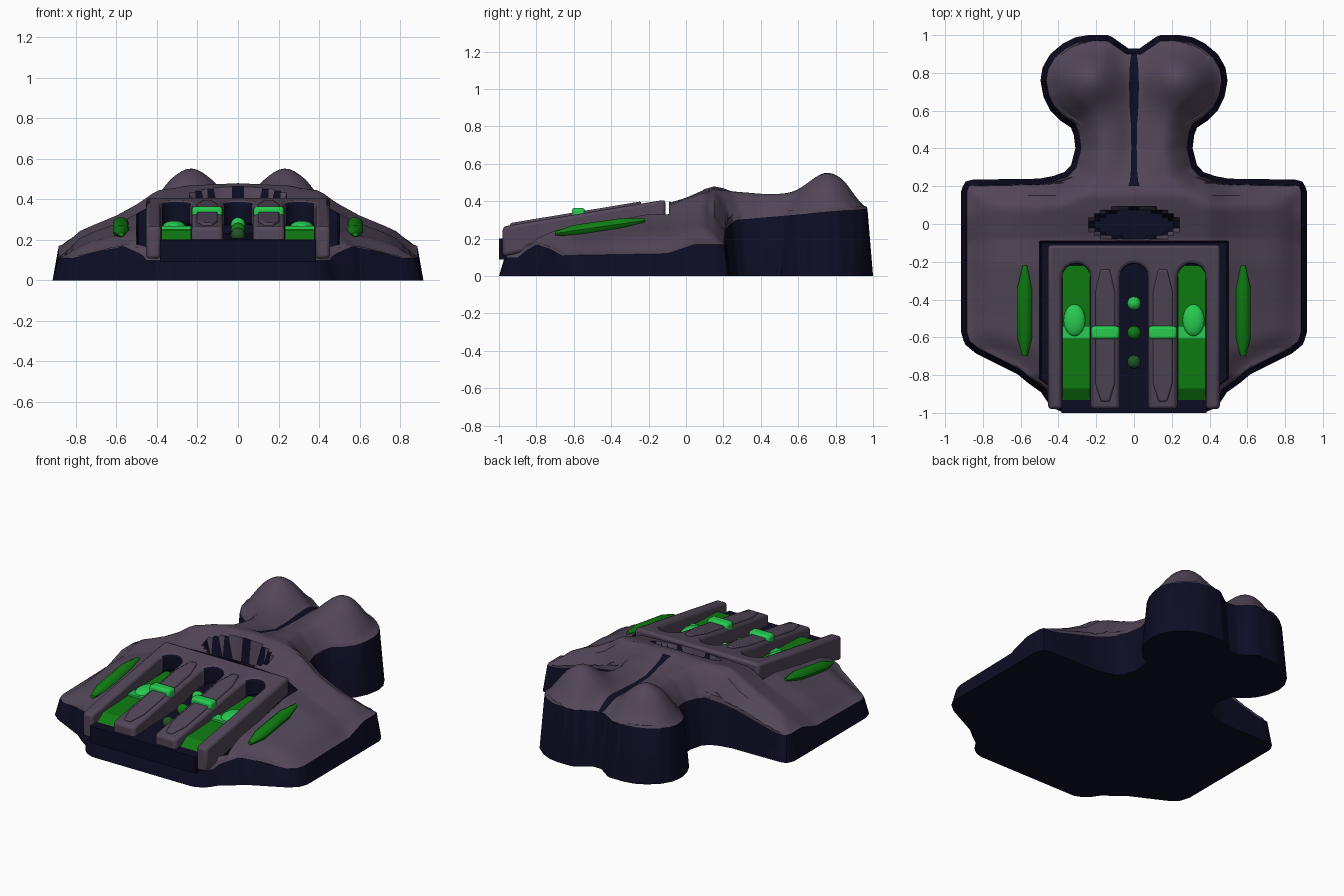
import bpy, bmesh, math
from mathutils import Vector, kdtree

if "Cube" in bpy.data.objects:
    bpy.data.objects.remove(bpy.data.objects["Cube"])


def material(name, rgb):
    m = bpy.data.materials.new(name)
    m.diffuse_color = (*rgb, 1)
    m.use_nodes = True
    m.node_tree.nodes["Principled BSDF"].inputs["Base Color"].default_value = m.diffuse_color
    return m


PURPLE = material("dusky purple", (0.085, 0.062, 0.098))
NAVY = material("dark navy", (0.004, 0.004, 0.018))
GREEN = material("green", (0.005, 0.20, 0.006))
BRIGHT = material("bright green", (0.02, 0.60, 0.08))
DARK = material("dark green", (0.015, 0.09, 0.018))


def interp(table, t):
    if t <= table[0][0]:
        return table[0][1]
    for (a, p), (b, q) in zip(table, table[1:]):
        if t <= b:
            return p + (q - p) * (t - a) / (b - a)
    return table[-1][1]


def clamp(t):
    return max(0.0, min(1.0, t))


def finish(name, bm, mats, bevel=0, segments=2):
    bmesh.ops.recalc_face_normals(bm, faces=bm.faces)
    me = bpy.data.meshes.new(name)
    bm.to_mesh(me)
    bm.free()
    for m in mats:
        me.materials.append(m)
    ob = bpy.data.objects.new(name, me)
    bpy.context.collection.objects.link(ob)
    if bevel:
        mod = ob.modifiers.new("soft edges", 'BEVEL')
        mod.width, mod.segments = bevel, segments
        mod.limit_method, mod.angle_limit = 'ANGLE', math.radians(50)
    return ob


def prism(name, outline, bottom, top, mats, bevel=0, rule=None):
    """Extrude an x-y outline between two heights given as functions of y."""
    bm = bmesh.new()
    lo = [bm.verts.new((x, y, bottom(y))) for x, y in outline]
    hi = [bm.verts.new((x, y, top(y))) for x, y in outline]
    bm.faces.new(lo[::-1])
    bm.faces.new(hi)
    n = len(lo)
    for i in range(n):
        j = (i + 1) % n
        bm.faces.new((lo[i], lo[j], hi[j], hi[i]))
    bm.normal_update()
    if rule:
        for f in bm.faces:
            f.material_index = rule(f)
    return finish(name, bm, mats, bevel)


def rect(x0, x1, y0, y1):
    return [(x0, y0), (x1, y0), (x1, y1), (x0, y1)]


# ---- hull: rows of half widths, sculpted heights, flared walls
WIDTHS = [(-.97, .36), (-.955, .40), (-.93, .43), (-.87, .47), (-.82, .54), (-.77, .60),
          (-.72, .70), (-.66, .82), (-.62, .87), (-.57, .885), (-.10, .885), (-.08, .885),
          (.17, .885), (.20, .875), (.205, .85), (.21, .50), (.225, .42), (.25, .35),
          (.30, .305), (.40, .28), (.48, .29), (.53, .31), (.57, .37), (.62, .42),
          (.68, .45), (.76, .465), (.82, .455), (.88, .42), (.93, .36), (.96, .30), (.97, .24)]
SPINE = [(-1, .27), (-.7, .30), (-.5, .335), (-.22, .40), (-.08, .40), (0, .43), (.08, .46),
         (.15, .48), (.25, .46), (.4, .45), (.97, .43)]
SPAN = [(0, 1), (.4, .96), (.5, .82), (.6, .70), (.8, .52), (.9, .38)]
WALL = [(-.9, .10), (-.85, .14), (-.8, .17), (-.74, .15), (-.66, .11), (-.1, .12),
        (.05, .17), (.2, .17)]


def wall_height(x, y):
    if y < .15:
        return interp(WALL, y)
    if y < .26:
        return .17 + .13 * clamp((.8 - abs(x)) / .5)
    return .30 + .06 * clamp((y - .26) / .7)


def in_intake(x, y):
    return (x / .23) ** 2 + (y / .085) ** 2 < 1


def crown(x, y):
    h = interp(SPINE, y) * interp(SPAN, abs(x))
    r2 = (abs(x) - .235) ** 2 + (y - .76) ** 2
    h += .125 * math.exp(-r2 / .14 ** 2)
    return h - .045 * clamp((y - .2) / .2) * math.exp(-(x / .09) ** 2)


rows = [WIDTHS[0]]
for (a, p), (b, q) in zip(WIDTHS, WIDTHS[1:]):
    k = max(1, math.ceil(max((b - a) / .02, abs(q - p) / .04)))
    rows += [(a + (b - a) * i / k, p + (q - p) * i / k) for i in range(1, k + 1)]
half = [i * .03 for i in range(16)] + [.49, .5, .55, .6, .66, .72, .78, .83, .865, .885]
cols = [-x for x in half[:0:-1]] + half

bm = bmesh.new()
grid = []
for t, w in rows:
    line = []
    for b in cols:
        c = min(.5, w - .04)
        x = abs(b) / .5 * c if abs(b) <= .5 else c + (abs(b) - .5) / .385 * (w - c)
        notch = .07 * (1 - clamp((x - .04) / .1)) * clamp((t - .6) / .37)
        line.append(bm.verts.new((math.copysign(x, b), t - notch, 0)))
    grid.append(line)
loop = grid[0] + [r[-1] for r in grid[1:]] + grid[-1][-2::-1] + [r[0] for r in grid[-2:0:-1]]
tree = kdtree.KDTree(len(loop))
for i, v in enumerate(loop):
    tree.insert(v.co, i)
tree.balance()
floor = []
n = len(loop)
for i, v in enumerate(loop):
    d = (loop[(i + 1) % n].co - loop[i - 1].co).normalized()
    floor.append(bm.verts.new(v.co + Vector((d.y, -d.x, 0)) * .03))
for (t, w), line in zip(rows, grid):
    for b, v in zip(cols, line):
        x, y = v.co.x, v.co.y
        e = wall_height(x, y)
        f = math.sin(math.pi / 2 * clamp(tree.find((x, y, 0))[2] / .14))
        z = e + (crown(x, y) - e) * f
        if abs(b) < .495 and t < -.09:      # bay beneath the deck
            z = .09
        elif in_intake(x, y):               # sunken intake
            z = .31
        v.co.z = z
for r in range(len(rows) - 1):
    for c in range(len(cols) - 1):
        f = bm.faces.new((grid[r][c], grid[r][c + 1], grid[r + 1][c + 1], grid[r + 1][c]))
        m = f.calc_center_median()
        bc, t = abs(cols[c] + cols[c + 1]) / 2, rows[r][0]
        seam = bc < .03 and .2 < m.y < .93
        bay = bc < .5 and t < -.09
        f.material_index = int(seam or bay or in_intake(m.x, m.y))
for i in range(n):
    j = (i + 1) % n
    f = bm.faces.new((floor[i], floor[j], loop[j], loop[i]))
    f.material_index = 1
bm.faces.new(floor[::-1]).material_index = 1
finish("hull", bm, [PURPLE, NAVY])


# ---- sloping deck with three open channels
def deck_top(y):
    return .27 + (y + .95) * .165


def deck_low(y):
    return .10 + (y + 1) * .22


def slot(x0, x1, y0, y1):
    """Channel edge from left mouth round the closed end to the right mouth."""
    cx, r = (x0 + x1) / 2, (x1 - x0) / 2
    arc = [(cx - r * math.cos(a), y1 - r + r * math.sin(a))
           for a in (math.pi * i / 8 for i in range(9))]
    return [(x0, y0)] + arc + [(x1, y0)]


comb = [(-.455, -.98)]
for x0, x1 in ((-.38, -.23), (-.075, .075), (.23, .38)):
    comb += slot(x0, x1, -.98, -.21)
comb += [(.455, -.98), (.455, -.11), (-.455, -.11)]
prism("deck", comb, deck_low, deck_top, [PURPLE, NAVY], .018,
      lambda f: int(f.normal.y < -.2 and abs(f.normal.z) < .1
                    and f.calc_center_median().y > -.5))
prism("chassis", rect(-.385, .385, -1, -.12), lambda y: .09,
      lambda y: .20 + (y + 1) * .04, [NAVY])

# ---- raised ribs, channel floors, bands and domes on both sides
for side, tag in ((-1, "left"), (1, "right")):
    rib = [(.13, -.94), (.175, -.94), (.205, -.84), (.205, -.36), (.175, -.24),
           (.13, -.24), (.10, -.36), (.10, -.84)]
    prism(tag + "_rib", [(side * x, y) for x, y in rib], lambda y: deck_top(y) - .02,
          lambda y: deck_top(y) + .012, [PURPLE], .008)
    lane = [(.232, -.98), (.378, -.98), (.378, -.87), (.378, -.22), (.232, -.22), (.232, -.87)]
    # floor is split at the bend between the ramp and the flat run
    for part, pts in (("ramp", [lane[i] for i in (0, 1, 2, 5)]),
                      ("floor", [lane[i] for i in (2, 3, 4, 5)])):
        prism(tag + "_channel_" + part, [(side * x, y) for x, y in pts], lambda y: .14,
              lambda y: interp([(-.98, .17), (-.87, .245), (-.22, .27)], y), [GREEN])
    prism(tag + "_channel_band", rect(side * .305 - .073, side * .305 + .073, -.61, -.54),
          lambda y: .24, lambda y: .268, [BRIGHT])
    prism(tag + "_rib_band", rect(side * .152 - .075, side * .152 + .075, -.61, -.54),
          lambda y: .30, lambda y: .365, [BRIGHT], .015)
    bm = bmesh.new()
    bmesh.ops.create_uvsphere(bm, u_segments=20, v_segments=12, radius=1)
    for v in bm.verts:
        v.co = (side * .315 + v.co.x * .058, -.51 + v.co.y * .085, .265 + v.co.z * .03)
    finish(tag + "_dome", bm, [BRIGHT])

    # long glowing pod on the wing
    bm = bmesh.new()
    rings = []
    for y, r in ((-.70, .014), (-.60, .04), (-.34, .04), (-.22, .012)):
        rings.append([bm.verts.new((side * .578 + r * math.cos(a), y,
                                    .228 + (y + .7) * .145 + .8 * r * math.sin(a)))
                      for a in (math.tau * i / 10 for i in range(10))])
    for p, q in zip(rings, rings[1:]):
        for i in range(10):
            j = (i + 1) % 10
            bm.faces.new((p[i], p[j], q[j], q[i]))
    bm.faces.new(rings[0])
    bm.faces.new(rings[-1])
    finish(tag + "_wing_pod", bm, [GREEN])

# ---- row of beads in the middle channel
for name, y, z, m in (("front_bead", -.73, .235, DARK), ("middle_bead", -.575, .26, GREEN),
                      ("rear_bead", -.42, .285, BRIGHT)):
    bm = bmesh.new()
    bmesh.ops.create_uvsphere(bm, u_segments=16, v_segments=10, radius=.036)
    bmesh.ops.translate(bm, verts=bm.verts, vec=(0, y, z - .01))
    finish(name, bm, [m])

for ob in bpy.context.scene.objects:
    ob.select_set(True)
    bpy.context.view_layer.objects.active = ob
bpy.ops.object.shade_smooth_by_angle(angle=math.radians(40))
